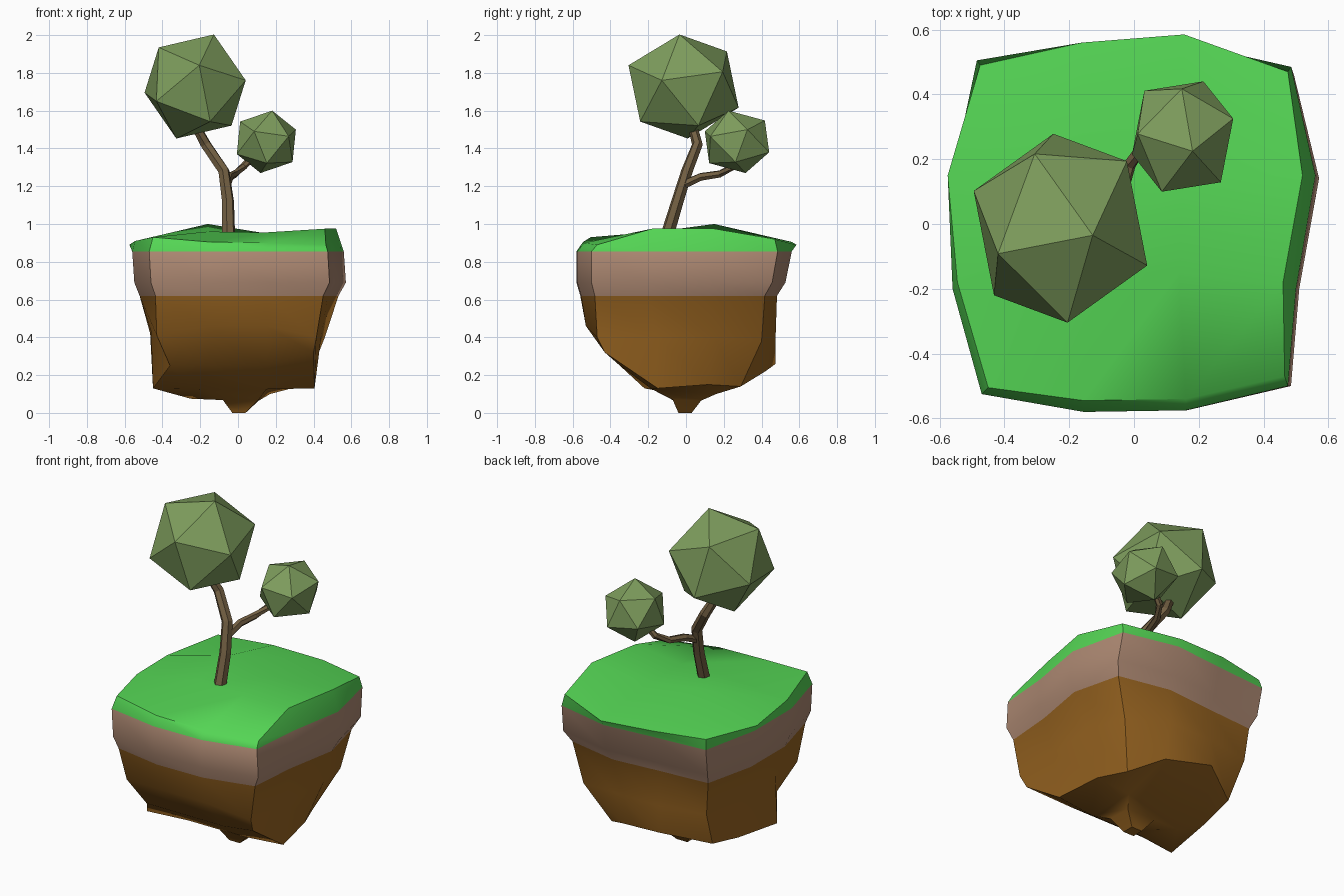
import bpy, bmesh
from mathutils import Vector, Matrix

if "Cube" in bpy.data.objects:
    bpy.data.objects.remove(bpy.data.objects["Cube"])


def material(name, rgb):
    m = bpy.data.materials.new(name)
    m.diffuse_color = (*rgb, 1)
    m.use_nodes = True
    m.node_tree.nodes["Principled BSDF"].inputs["Base Color"].default_value = m.diffuse_color
    return m


GRASS = material("grass", (0.09, 0.67, 0.09))
ROCK = material("rock", (0.42, 0.25, 0.17))
SOIL = material("soil", (0.32, 0.13, 0.015))
BARK = material("bark", (0.17, 0.115, 0.055))
LEAF = material("leaf", (0.21, 0.34, 0.11))


def finish(name, bm, mats, smooth=None):
    bmesh.ops.recalc_face_normals(bm, faces=bm.faces)
    me = bpy.data.meshes.new(name)
    bm.to_mesh(me)
    bm.free()
    for m in mats:
        me.materials.append(m)
    ob = bpy.data.objects.new(name, me)
    bpy.context.collection.objects.link(ob)
    if smooth:
        bpy.context.view_layer.objects.active = ob
        ob.select_set(True)
        bpy.ops.object.shade_smooth_by_angle(angle=smooth)
        ob.select_set(False)
    return ob


# Island: twelve-point rings, four points per side, starting front left
brim = [(-.47, -.525), (-.155, -.58), (.16, -.575), (.475, -.5), (.5, -.2), (.56, .15),
        (.485, .485), (.155, .56), (-.16, .53), (-.485, .505), (-.56, .15), (-.56, -.2)]


def scaled(left, right, front, back, z):
    return [(x * (left if x < 0 else right), y * (front if y < 0 else back), z) for x, y in brim]


top = [(-.45, -.505, .93), (-.155, -.545, .905), (.16, -.54, .9), (.465, -.47, .89),
       (.46, -.18, .975), (.52, .15, .975), (.475, .47, .92), (.155, .585, .89),
       (-.16, .56, .905), (-.475, .49, .91), (-.575, .15, .89), (-.545, -.18, .91)]
low = [(-.43, -.44, .41), (-.15, -.53, .46), (.15, -.53, .46), (.415, -.47, .4),
       (.44, -.16, .4), (.46, .15, .4), (.4, .4, .38), (.14, .475, .42),
       (-.15, .475, .42), (-.43, .42, .42), (-.465, .15, .42), (-.46, -.19, .43)]
rim = [(-.36, -.35, .25), (-.15, -.35, .25), (.15, -.35, .25), (.4, -.43, .32),
       (.405, -.15, .13), (.36, .12, .15), (.29, .29, .14), (.13, .42, .22),
       (-.15, .475, .26), (-.4, .32, .2), (-.42, .1, .16), (-.45, -.22, .13)]
rings = [top, scaled(1, 1, 1, 1, .855), scaled(.98, 1.02, 1, .94, .69),
         scaled(.93, .95, .965, .86, .62), low, rim]
slots = [0, 1, 1, 2, 2]

bm = bmesh.new()
loops = [[bm.verts.new(p) for p in ring] for ring in rings]


def bridge(a, b, slot):
    n = len(a)
    for i in range(n):
        j = (i + 1) % n
        bm.faces.new((a[i], a[j], b[j], b[i])).material_index = slot


def cap(r, inner, slot, middle=True):
    a, b, c, d = inner
    grid = [r[0:4], [r[11], a, b, r[4]], [r[10], d, c, r[5]], [r[9], r[8], r[7], r[6]]]
    for i in range(3):
        for j in range(3):
            if middle or (i, j) != (1, 1):
                bm.faces.new((grid[i][j], grid[i][j + 1], grid[i + 1][j + 1],
                              grid[i + 1][j])).material_index = slot


def quad(*pts):
    return [bm.verts.new(p) for p in pts]


for a, b, s in zip(loops, loops[1:], slots):
    bridge(a, b, s)
cap(loops[0], quad((-.16, -.15, .96), (.14, -.15, .955), (.15, .15, .95), (-.16, .15, 1)), 0)

# Underside with its small drooping tip
under = quad((-.2, -.18, .125), (.15, -.18, .125), (.17, .16, .1), (-.25, .07, .075))
base = quad((-.08, -.07, .068), (.11, -.07, .07), (.11, .08, .065), (-.08, .08, .068))
tip = quad((-.03, -.04, 0), (.04, -.04, 0), (.04, .03, 0), (-.03, .03, 0))
cap(loops[-1], under, 2, middle=False)
bridge(under, base, 2)
bridge(base, tip, 2)
bm.faces.new(tip).material_index = 2
finish("floating_island", bm, [GRASS, ROCK, SOIL], 0.75)


# Trunk and branch: six-sided tapered limbs along a path of (x, y, z, radius)
def limb(name, path, sides=6):
    bm = bmesh.new()
    pts = [Vector(p[:3]) for p in path]
    prev = None
    for i, p in enumerate(pts):
        d = pts[min(i + 1, len(pts) - 1)] - pts[max(i - 1, 0)]
        u = Vector((1, .3, 0))
        u = (u - d * u.dot(d) / d.length_squared).normalized()
        rot = [Matrix.Rotation(k * 6.28318 / sides, 3, d) @ u for k in range(sides)]
        ring = [bm.verts.new(p + q * path[i][3]) for q in rot]
        if prev:
            for k in range(sides):
                m = (k + 1) % sides
                bm.faces.new((prev[k], prev[m], ring[m], ring[k]))
        else:
            bm.faces.new(ring)
        prev = ring
    bm.faces.new(prev)
    finish(name, bm, [BARK])


limb("trunk", [(-.05, -.1, .94, .036), (-.053, -.045, 1.12, .033), (-.075, .005, 1.28, .031),
               (-.17, .06, 1.42, .029), (-.225, .035, 1.52, .025)])
limb("branch", [(-.06, -.01, 1.21, .024), (-.045, .08, 1.25, .022), (-.015, .18, 1.265, .02),
                (.03, .25, 1.305, .019), (.1, .27, 1.38, .017)])


# Foliage: icosahedra turned so one corner points along a, a neighbour along b
def foliage(name, centre, radius, a, b, stretch):
    z = Vector(a).normalized()
    x = Vector(b)
    x = (x - z * x.dot(z)).normalized()
    rot = Matrix((x, z.cross(x), z)).transposed().to_4x4()
    bm = bmesh.new()
    bmesh.ops.create_icosphere(bm, subdivisions=1, radius=radius,
                               matrix=Matrix.Translation(centre) @ Matrix.Diagonal((*stretch, 1)) @ rot)
    finish(name, bm, [LEAF])


foliage("large_foliage", (-.227, -.013, 1.728), .3, (.1, -.02, .272), (.02, -.29, .11), (.965, 1.055, .98))
foliage("small_foliage", (.15, .27, 1.435), .177, (.03, -.04, .165), (.155, .05, .065), (1, 1.1, .975))
